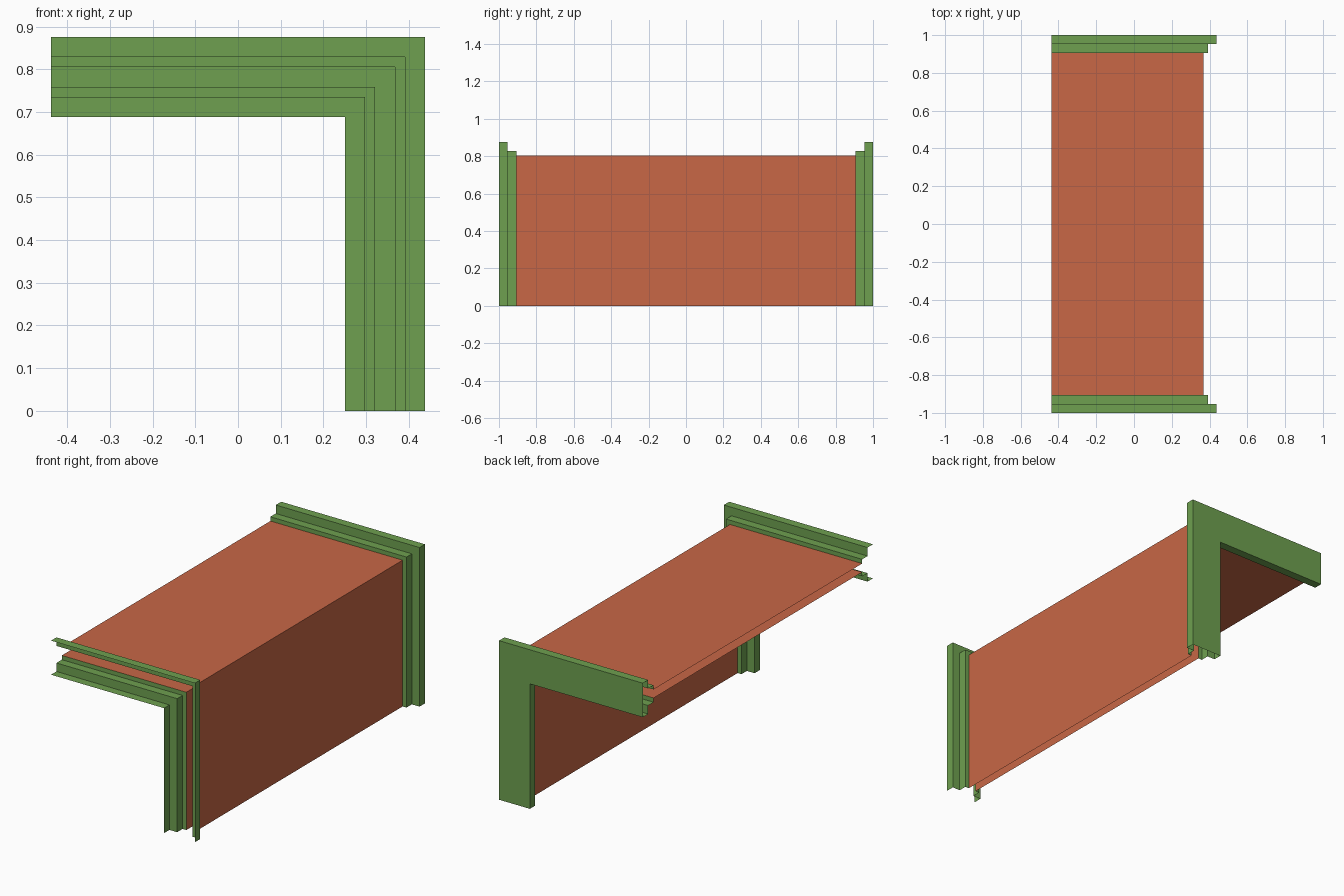
import bpy

if "Cube" in bpy.data.objects:
    bpy.data.objects.remove(bpy.data.objects["Cube"])

# Sizes: centre line of the L-shaped path and the step of the trim
CX, CZ, LEFT = 0.34375, 0.78125, -0.4375
S = 3 / 64                      # step width of the end trim
W, M, T = 2 * S, S, S / 2       # half widths: outer rim, middle step, wall
Y1, Y2 = 1 - S, 1 - 2 * S


def material(name, rgb):
    m = bpy.data.materials.new(name)
    m.diffuse_color = (*rgb, 1)
    m.use_nodes = True
    m.node_tree.nodes["Principled BSDF"].inputs["Base Color"].default_value = m.diffuse_color
    return m


green = material("green_trim", (0.156, 0.352, 0.080))
orange = material("orange_wall", (0.578, 0.136, 0.061))


def sweep(name, profiles, mat):
    """Sweep open (offset, y) profiles along the roof and down the side; ends stay open."""
    verts, faces = [], []
    for prof in profiles:
        base = len(verts)
        for d, y in prof:
            verts += [(LEFT, y, CZ + d), (CX + d, y, CZ + d), (CX + d, y, 0)]
        for i in range(len(prof) - 1):
            a = base + 3 * i
            for k in (0, 1):
                faces.append((a + k, a + k + 1, a + k + 4, a + k + 3))
    me = bpy.data.meshes.new(name)
    me.from_pydata(verts, [], faces)
    me.materials.append(mat)
    ob = bpy.data.objects.new(name, me)
    bpy.context.collection.objects.link(ob)
    return ob


# Stepped trim profile on the outer side, from the wall to the back rim
steps = [(T, Y2), (M, Y2), (M, Y1), (W, Y1), (W, 1)]

# Hollow double wall: outer and inner sheets
sweep("wall", [[(T, -Y2), (T, Y2)], [(-T, Y2), (-T, -Y2)]], orange)

# Back trim: outer steps, closed end face, inner steps
sweep("back_trim", [steps + [(-d, y) for d, y in reversed(steps)]], green)

# Front trim: same steps mirrored, with the end left open
sweep("front_trim", [[(d, -y) for d, y in reversed(steps)],
                     [(-d, -y) for d, y in steps]], green)
